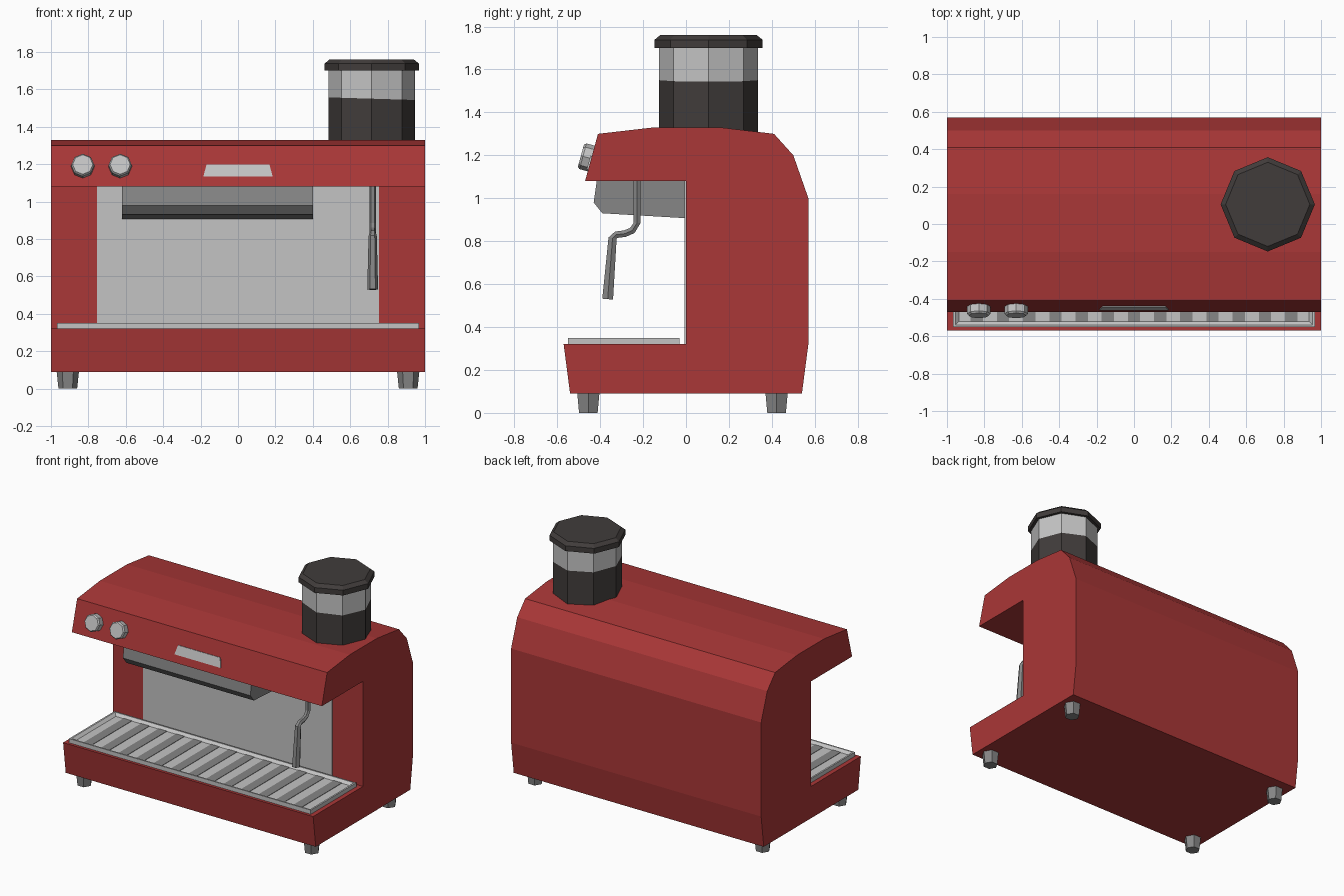
import bpy, bmesh, math
from mathutils import Vector

if "Cube" in bpy.data.objects:
    bpy.data.objects.remove(bpy.data.objects["Cube"])


def material(name, rgb):
    m = bpy.data.materials.new(name)
    m.diffuse_color = (*rgb, 1)
    m.use_nodes = True
    m.node_tree.nodes["Principled BSDF"].inputs["Base Color"].default_value = m.diffuse_color
    return m


RED = material("red enamel", (0.40, 0.038, 0.038))
LIGHT = material("light steel", (0.55, 0.55, 0.55))
MID = material("mid grey metal", (0.24, 0.24, 0.24))
DARK = material("dark brown plastic", (0.052, 0.045, 0.043))


def finish(name, bm, *mats):
    bmesh.ops.recalc_face_normals(bm, faces=bm.faces)
    me = bpy.data.meshes.new(name)
    bm.to_mesh(me)
    bm.free()
    for m in mats:
        me.materials.append(m)
    ob = bpy.data.objects.new(name, me)
    bpy.context.collection.objects.link(ob)
    return ob


def loft(name, rings, *mats, rule=None):
    """Join matching rings of points into a closed solid."""
    bm = bmesh.new()
    rows = [[bm.verts.new(p) for p in r] for r in rings]
    n = len(rows[0])
    for k, (a, b) in enumerate(zip(rows, rows[1:])):
        for i in range(n):
            f = bm.faces.new((a[i], a[(i + 1) % n], b[(i + 1) % n], b[i]))
            f.material_index = rule(k) if rule else 0
    bm.faces.new(rows[0])
    f = bm.faces.new(rows[-1])
    f.material_index = rule(len(rows) - 2) if rule else 0
    return finish(name, bm, *mats)


def extrude_x(name, profile, x0, x1, mat):
    return loft(name, [[(x, y, z) for y, z in profile] for x in (x0, x1)], mat)


def ring(center, r, sides, u=(1, 0, 0), v=(0, 1, 0), turn=0.0):
    c, u, v = Vector(center), Vector(u), Vector(v)
    angles = [math.tau * i / sides + turn for i in range(sides)]
    return [c + u * r * math.cos(a) + v * r * math.sin(a) for a in angles]


def box(name, lo, hi, mat):
    (x0, y0, z0), (x1, y1, z1) = lo, hi
    return extrude_x(name, [(y0, z0), (y1, z0), (y1, z1), (y0, z1)], x0, x1, mat)


# C-shaped housing
extrude_x("housing", [(-0.54, 0.09), (-0.57, 0.32), (0, 0.32), (0, 1.08), (-0.47, 1.08),
                      (-0.41, 1.30), (-0.15, 1.33), (0.16, 1.33), (0.41, 1.30),
                      (0.50, 1.20), (0.57, 1.00), (0.57, 0.32), (0.54, 0.09)], -1, 1, RED)

# steel back panel and brewing head
box("back_panel", (-0.755, -0.006, 0.32), (0.755, 0.002, 1.08), LIGHT)
extrude_x("brew_head", [(0, 1.085), (-0.415, 1.085), (-0.43, 0.98), (-0.39, 0.93), (0, 0.907)],
          -0.62, 0.40, MID)

# drip tray with a recessed, slotted top
def rect(x, y0, y1, z):
    return [(-x, y0, z), (x, y0, z), (x, y1, z), (-x, y1, z)]


loft("drip_tray", [rect(0.967, -0.55, -0.03, 0.315), rect(0.967, -0.55, -0.03, 0.35),
                   rect(0.955, -0.54, -0.04, 0.35), rect(0.935, -0.52, -0.06, 0.332)], LIGHT)
for i in range(13):
    x = (i - 6) * 0.14
    box(f"tray_slot_{i + 1}", (x - 0.033, -0.52, 0.33), (x + 0.033, -0.06, 0.335), MID)

# sloping front: knobs and blank plate
up = Vector((0, 0.06, 0.22)).normalized()
out = Vector((0, -up.z, up.y))


def on_front(x, z, d=0.0):
    return Vector((x, -0.47 + 0.06 * (z - 1.08) / 0.22, z)) + out * d


for side, x in (("left", -0.83), ("right", -0.63)):
    loft(f"{side}_knob", [ring(on_front(x, 1.185, d), r, 8, (1, 0, 0), up, math.pi / 8 * 0)
                          for d, r in ((-0.01, 0.062), (0.04, 0.062), (0.05, 0.054))], LIGHT)
loft("front_plate", [[on_front(x, z, d) for x, z in
                      ((-0.185, 1.133), (0.185, 1.133), (0.168, 1.197), (-0.168, 1.197))]
                     for d in (-0.002, 0.007)], LIGHT)

# steam wand: bent tube with a thicker grip
path = [(-0.228, 1.085, 0.018), (-0.228, 0.885, 0.018), (-0.25, 0.85, 0.018),
        (-0.285, 0.835, 0.018), (-0.325, 0.83, 0.018), (-0.342, 0.815, 0.022),
        (-0.365, 0.53, 0.029)]
rings = []
for i, (y, z, r) in enumerate(path):
    a, b = path[max(i - 1, 0)], path[min(i + 1, len(path) - 1)]
    t = Vector((0, b[0] - a[0], b[1] - a[1])).normalized()
    rings.append(ring((0.72, y, z), r, 6, (1, 0, 0), (0, -t.z, t.y)))
loft("steam_wand", rings, MID)

# bean hopper: dark beans below, clear part above, bevelled lid
HX, HY = 0.715, 0.105
rows = [ring((HX, HY, z), 0.23, 8) for z in (1.28, 1.55, 1.71)]
for p in rows[1]:
    p.z -= 0.03 * (p.x - HX)  # beans lie slightly tilted
loft("bean_hopper", rows, DARK, LIGHT, rule=lambda k: k)
loft("hopper_lid", [ring((HX, HY, z), r, 8) for z, r in
                    ((1.70, 0.252), (1.738, 0.252), (1.76, 0.225))], DARK)

# tapered feet
for sx, side in ((-1, "left"), (1, "right")):
    for y, end in ((-0.455, "front"), (0.422, "back")):
        loft(f"{end}_{side}_foot", [ring((sx * 0.91, y, z), r, 6)
                                    for z, r in ((0, 0.05), (0.095, 0.06))], MID)
